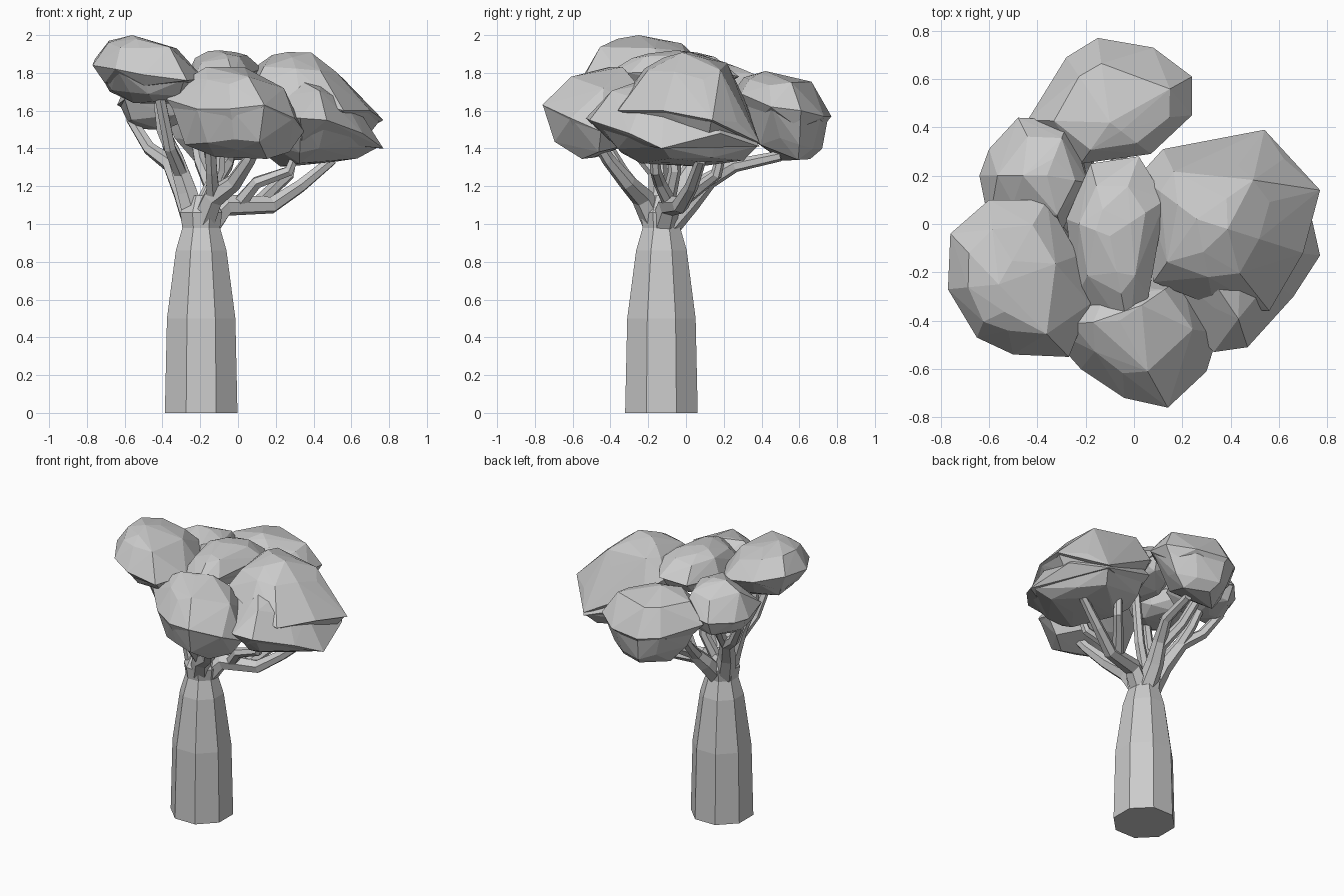
import bpy, bmesh, math, random
from mathutils import Vector

cube = bpy.data.objects.get("Cube")
if cube:
    bpy.data.objects.remove(cube)

grey = bpy.data.materials.new("plain grey")
grey.use_nodes = True
GREY = (0.6, 0.6, 0.6, 1)
grey.diffuse_color = GREY
grey.node_tree.nodes["Principled BSDF"].inputs["Base Color"].default_value = GREY


def add_object(name, bm):
    bmesh.ops.recalc_face_normals(bm, faces=bm.faces)
    mesh = bpy.data.meshes.new(name)
    bm.to_mesh(mesh)
    bm.free()
    mesh.materials.append(grey)
    obj = bpy.data.objects.new(name, mesh)
    bpy.context.collection.objects.link(obj)


def tube(name, points, radii, sides, level=False):
    """Flat-sided tube through points, with one radius per point."""
    bm = bmesh.new()
    pts = [Vector(p) for p in points]
    up = Vector((0, 0, 1))
    rings = []
    for i, (p, r) in enumerate(zip(pts, radii)):
        direction = pts[min(i + 1, len(pts) - 1)] - pts[max(i - 1, 0)]
        turn = up.rotation_difference(up if level else direction)
        ring = []
        for k in range(sides):
            a = math.tau * (k + 0.5) / sides
            ring.append(bm.verts.new(p + turn @ Vector((r * math.cos(a), r * math.sin(a), 0))))
        rings.append(ring)
    for low, high in zip(rings, rings[1:]):
        for k in range(sides):
            n = (k + 1) % sides
            bm.faces.new((low[k], low[n], high[n], high[k]))
    bm.faces.new(rings[0][::-1])
    bm.faces.new(rings[-1])
    add_object(name, bm)


def hull(bm, points):
    verts = [bm.verts.new(p) for p in points]
    result = bmesh.ops.convex_hull(bm, input=verts)
    loose = {v for v in result["geom_interior"] + result["geom_unused"]
             if isinstance(v, bmesh.types.BMVert)}
    bmesh.ops.delete(bm, geom=list(loose), context="VERTS")


def leaf_clump(name, rim, top, bottom, seed):
    """Faceted clump: a cap over an uneven skirt, leaving a broken ledge."""
    rng = random.Random(seed)
    rim = [Vector(p) for p in rim]
    top, bottom = Vector(top), Vector(bottom)
    middle = sum(rim, Vector()) / len(rim)

    def ring(pole, spread, rise):
        out = []
        for p in rim:
            q = pole.lerp(p, spread + rng.uniform(-0.08, 0.08))
            q.z = p.z + (pole.z - p.z) * (rise + rng.uniform(-0.1, 0.1))
            out.append(q)
        return out

    bm = bmesh.new()
    hull(bm, rim + ring(top, 0.66, 0.68) + ring(top, 0.32, 0.93)[::2] + [top]
         + ring(middle.lerp(bottom, 0.5), 0.75, 0.8)[::2])
    skirt = [middle.lerp(p, rng.uniform(0.9, 1.0)) for p in rim]
    hull(bm, skirt + ring(bottom, 0.7, 0.68) + [bottom]
         + ring(bottom, 0.4, 0.93)[::2])
    add_object(name, bm)


# Swollen trunk
AXIS = (-0.195, -0.13)
profile = [(0, 0.208), (0.5, 0.196), (0.86, 0.145), (0.98, 0.108), (1.06, 0.12), (1.15, 0.07)]
tube("trunk", [(*AXIS, z) for z, r in profile], [r for z, r in profile], 8, level=True)

# Limbs, thick at the trunk and thinner at the tips
limbs = {
    "left_front_limb": [(-.22, -.14, 1), (-.27, -.14, 1.17), (-.33, -.15, 1.35), (-.4, -.17, 1.5), (-.43, -.2, 1.72)],
    "left_back_limb": [(-.23, -.11, 1), (-.29, -.05, 1.17), (-.36, .05, 1.32), (-.47, .13, 1.4), (-.57, .2, 1.56)],
    "front_limb": [(-.19, -.16, 1), (-.13, -.23, 1.14), (-.02, -.31, 1.22), (.06, -.41, 1.34), (.12, -.48, 1.45)],
    "right_limb": [(-.15, -.12, 1), (-.06, -.09, 1.1), (.18, -.03, 1.1), (.33, .03, 1.2), (.5, .08, 1.34)],
    "back_limb": [(-.18, -.09, 1), (-.16, .02, 1.12), (-.12, .12, 1.23), (-.06, .26, 1.31), (-.04, .5, 1.36)],
}
for name, path in limbs.items():
    tube(name, path, [.07, .06, .046, .036, .028], 6)

# Forks that leave the limbs
forks = {
    "left_front_fork": [(-.3, -.15, 1.26), (-.36, -.27, 1.4), (-.42, -.38, 1.7)],
    "left_back_fork": [(-.34, .02, 1.28), (-.37, .14, 1.42), (-.4, .24, 1.6)],
    "front_left_fork": [(-.13, -.23, 1.13), (-.14, -.34, 1.28), (-.15, -.46, 1.48)],
    "right_inner_fork": [(0, -.08, 1.1), (.1, -.14, 1.22), (.27, -.16, 1.28), (.32, -.17, 1.4)],
    "right_back_fork": [(.1, -.05, 1.1), (.2, .08, 1.2), (.27, .16, 1.26), (.3, .2, 1.42)],
    "back_left_fork": [(-.14, .08, 1.19), (-.2, .25, 1.33), (-.23, .4, 1.5)],
    "middle_fork": [(-.18, -.1, 1.1), (-.1, -.06, 1.28), (-.08, -.08, 1.68)],
}
for name, path in forks.items():
    tube(name, path, [.04, .034, .03, .025][:len(path)], 6)

# Leaf clumps
leaf_clump("left_front_leaves",
           [(-.77, -.27, 1.84), (-.65, -.47, 1.82), (-.5, -.54, 1.79), (-.27, -.55, 1.76), (-.18, -.33, 1.77),
            (-.23, -.13, 1.79), (-.36, .1, 1.8), (-.6, .1, 1.84), (-.76, -.04, 1.87)],
           (-.56, -.25, 2), (-.4, -.22, 1.64), 1)
leaf_clump("left_back_leaves",
           [(-.64, .2, 1.63), (-.6, 0, 1.66), (-.3, -.03, 1.72), (-.19, .17, 1.73),
            (-.27, .43, 1.67), (-.48, .44, 1.64), (-.6, .31, 1.63)],
           (-.36, .2, 1.85), (-.45, .22, 1.5), 2)
leaf_clump("front_leaves",
           [(-.38, -.42, 1.66), (-.22, -.6, 1.61), (-.04, -.72, 1.61), (.14, -.76, 1.63), (.3, -.61, 1.56),
            (.35, -.45, 1.49), (.2, -.22, 1.6), (-.15, -.25, 1.68)],
           (-.06, -.4, 1.83), (.03, -.5, 1.35), 3)
leaf_clump("right_lower_leaves",
           [(.06, .15, 1.58), (.08, -.28, 1.58), (.33, -.53, 1.56), (.47, -.51, 1.55), (.66, -.3, 1.48),
            (.77, -.13, 1.4), (.7, .18, 1.48), (.54, .39, 1.41), (.12, .3, 1.55)],
           (.33, -.08, 1.76), (.32, .02, 1.31), 4)
# Upper mass that overhangs the lower one
leaf_clump("right_upper_leaves",
           [(.02, .2, 1.74), (.08, -.24, 1.72), (.33, -.34, 1.66), (.56, -.36, 1.6), (.7, -.12, 1.6),
            (.77, .14, 1.55), (.62, .27, 1.54), (.54, .39, 1.43), (.12, .31, 1.66)],
           (.26, .02, 1.91), (.35, .04, 1.42), 7)
leaf_clump("back_leaves",
           [(-.44, .43, 1.62), (-.28, .69, 1.58), (-.15, .77, 1.57), (.08, .73, 1.57), (.24, .61, 1.6),
            (.24, .45, 1.62), (.07, .29, 1.69), (-.22, .25, 1.7)],
           (-.1, .42, 1.81), (-.05, .58, 1.34), 5)
leaf_clump("middle_leaves",
           [(-.28, .02, 1.76), (-.24, -.3, 1.75), (-.02, -.46, 1.77), (.06, -.3, 1.8),
            (.13, .1, 1.82), (.02, .28, 1.78), (-.18, .25, 1.76)],
           (-.1, -.05, 1.92), (-.1, -.05, 1.63), 6)
